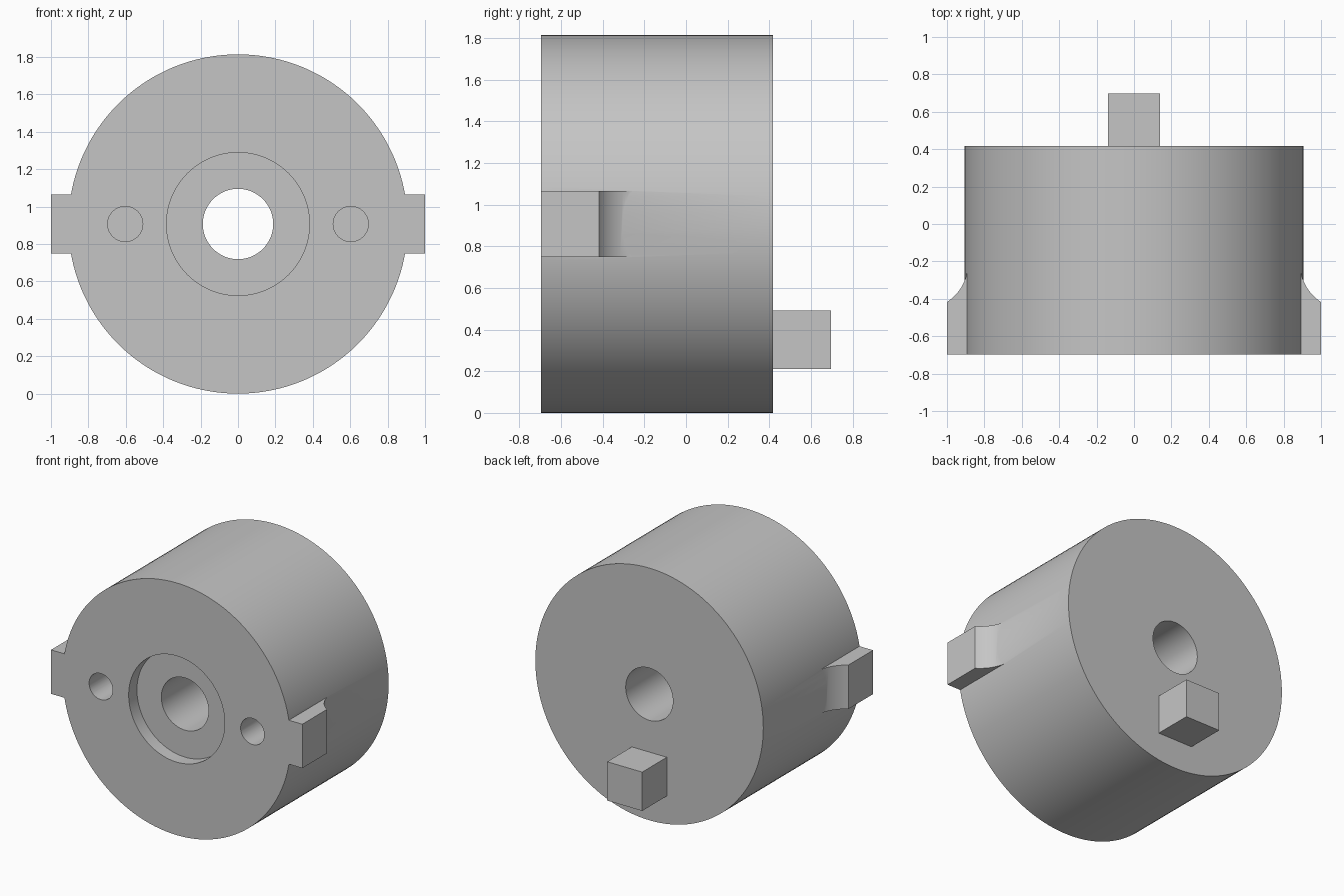
import bpy
import bmesh
import math
from mathutils import Matrix, Vector

FRONT, BACK, TIP = -0.697, 0.417, 0.697
RADIUS = 0.907
AXIS_Z = RADIUS
SEGMENTS = 128

cube = bpy.data.objects.get("Cube")
if cube:
    bpy.data.objects.remove(cube, do_unlink=True)

grey = bpy.data.materials.new("plain grey")
grey.use_nodes = True
grey.diffuse_color = (0.56, 0.56, 0.56, 1)
grey.node_tree.nodes["Principled BSDF"].inputs["Base Color"].default_value = grey.diffuse_color


def finish(name, bm):
    """Turn a bmesh into a named grey object."""
    bmesh.ops.recalc_face_normals(bm, faces=bm.faces)
    mesh = bpy.data.meshes.new(name)
    bm.to_mesh(mesh)
    bm.free()
    mesh.materials.append(grey)
    obj = bpy.data.objects.new(name, mesh)
    bpy.context.collection.objects.link(obj)
    return obj


def lathe(name, profile):
    """Revolve a closed (radius, y) profile around the bore axis."""
    bm = bmesh.new()
    rings = []
    for i in range(SEGMENTS):
        a = math.tau * i / SEGMENTS
        rings.append([bm.verts.new((r * math.cos(a), y, AXIS_Z + r * math.sin(a)))
                      for r, y in profile])
    for i, ring in enumerate(rings):
        following = rings[(i + 1) % SEGMENTS]
        for j in range(len(profile)):
            k = (j + 1) % len(profile)
            bm.faces.new((ring[j], ring[k], following[k], following[j]))
    return finish(name, bm)


def box(name, centre, size):
    bm = bmesh.new()
    bmesh.ops.create_cube(bm, size=1, matrix=Matrix.Translation(centre) @ Matrix.Diagonal((*size, 1)))
    return finish(name, bm)


def drill(name, x, radius, depth):
    """Cutter for a blind hole in the front face."""
    bm = bmesh.new()
    place = Matrix.Translation((x, FRONT, AXIS_Z)) @ Matrix.Rotation(math.pi / 2, 4, 'X')
    bmesh.ops.create_cone(bm, cap_ends=True, segments=48, radius1=radius, radius2=radius,
                          depth=2 * depth, matrix=place)
    return finish(name, bm)


def lug(name, side):
    """Side key with a concave run-out that blends into the body."""
    root, tip, end, start, half = 0.889, 1.0, -0.215, -0.417, 0.158
    dx, dy = tip - root, end - start
    bend = (dx * dx + dy * dy) / (2 * dx)
    sweep = math.asin(dy / bend)
    outline = [(0.8, FRONT), (tip, FRONT)]
    for i in range(17):
        a = sweep * (1 - i / 16)
        outline.append((root + bend * (1 - math.cos(a)), end - bend * math.sin(a)))
    outline.append((0.8, end))
    bm = bmesh.new()
    base = bm.faces.new([bm.verts.new((side * x, y, AXIS_Z - half)) for x, y in outline])
    top = bmesh.ops.extrude_face_region(bm, geom=[base])
    bmesh.ops.translate(bm, vec=Vector((0, 0, 2 * half)),
                        verts=[v for v in top["geom"] if isinstance(v, bmesh.types.BMVert)])
    return finish(name, bm)


def combine(target, tool, operation):
    """Apply a boolean and discard the tool object."""
    tool.hide_render = True
    mod = target.modifiers.new(tool.name, 'BOOLEAN')
    mod.operation = operation
    mod.solver = 'EXACT'
    mod.object = tool
    bpy.context.view_layer.objects.active = target
    bpy.ops.object.modifier_apply(modifier=mod.name)
    bpy.data.objects.remove(tool, do_unlink=True)


# Round body with through bore and front counterbore
bore, recess, floor = 0.188, 0.382, FRONT + 0.094
body = lathe("coupling_body", [(bore, BACK), (RADIUS, BACK), (RADIUS, FRONT),
                               (recess, FRONT), (recess, floor), (bore, floor)])

# Side lugs and small front holes, mirrored
for side, label in ((1, "left"), (-1, "right")):
    combine(body, lug(label + "_lug", side), 'UNION')
    combine(body, drill(label + "_hole", side * 0.603, 0.094, 0.46), 'DIFFERENCE')

# Square drive pin on the back, sunk slightly into the body
sunk = BACK - 0.1
combine(body, box("drive_pin", (0, (sunk + TIP) / 2, 0.351), (0.279, TIP - sunk, 0.279)), 'UNION')

# Smooth curved walls, crisp edges
bpy.ops.object.select_all(action='DESELECT')
body.select_set(True)
bpy.context.view_layer.objects.active = body
bpy.ops.object.shade_smooth_by_angle(angle=math.radians(30))
